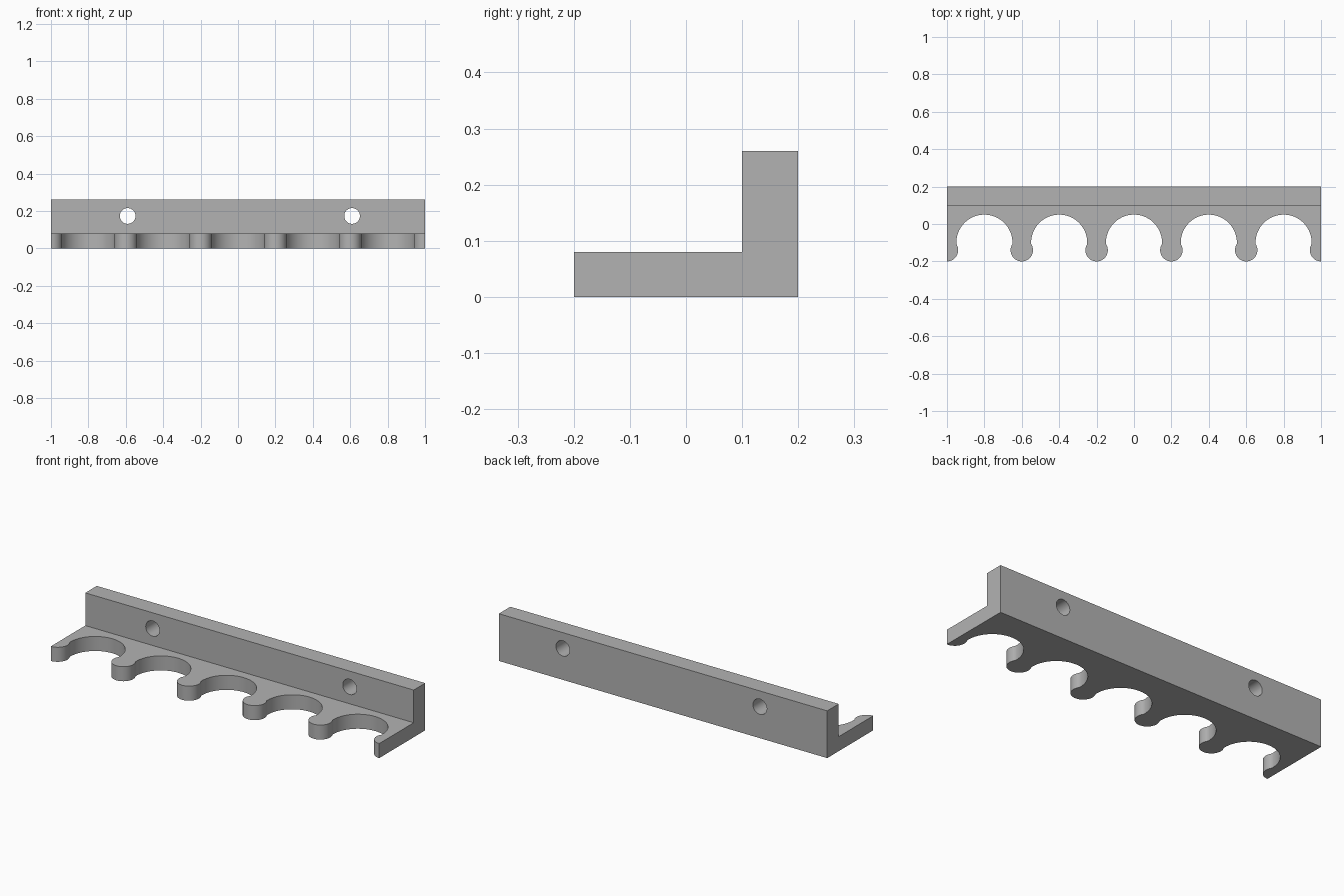
import bpy, bmesh, math
from mathutils import Matrix

cube = bpy.data.objects.get("Cube")
if cube:
    bpy.data.objects.remove(cube)

GREY = (0.45, 0.45, 0.45, 1)
PITCH, NOTCH_R, NOTCH_Y = 0.4, 0.15, -0.1
TIP_R, TIP_Y = 0.06, -0.14
SHELF_H, WALL_H = 0.08, 0.26

grey = bpy.data.materials.new("grey_plastic")
grey.use_nodes = True
grey.diffuse_color = GREY
grey.node_tree.nodes["Principled BSDF"].inputs["Base Color"].default_value = GREY


def make_object(name, bm):
    bmesh.ops.recalc_face_normals(bm, faces=bm.faces)
    mesh = bpy.data.meshes.new(name)
    bm.to_mesh(mesh)
    bm.free()
    mesh.materials.append(grey)
    obj = bpy.data.objects.new(name, mesh)
    bpy.context.collection.objects.link(obj)
    return obj


def arc(cx, cy, r, start, end, steps):
    angles = [start + (end - start) * i / steps for i in range(steps + 1)]
    return [(cx + r * math.cos(a), cy + r * math.sin(a)) for a in angles]


def combine(target, other, operation):
    mod = target.modifiers.new(operation.lower(), 'BOOLEAN')
    mod.operation, mod.solver, mod.object = operation, 'EXACT', other
    bpy.context.view_layer.objects.active = target
    bpy.ops.object.modifier_apply(modifier=mod.name)
    bpy.data.objects.remove(other)


# Upper point where a notch circle meets the rounded tip beside it
dx, dy = PITCH / 2, TIP_Y - NOTCH_Y
d = math.hypot(dx, dy)
along = (NOTCH_R**2 - TIP_R**2 + d * d) / (2 * d)
half = math.sqrt(NOTCH_R**2 - along**2)
kx, ky = (along * dx - half * dy) / d, (along * dy + half * dx) / d
notch_a = math.atan2(ky, kx)
tip_a = math.atan2(ky - dy, dx - kx)      # measured from the tip's right side

# Shelf outline: half tip, notch, half tip, repeated along the front
outline = []
for i in range(5):
    cx = (i - 2) * PITCH
    outline += arc(cx - PITCH / 2, TIP_Y, TIP_R, -math.pi / 2, tip_a, 16)
    outline += arc(cx, NOTCH_Y, NOTCH_R, math.pi - notch_a, notch_a, 48)[1:-1]
    outline += arc(cx + PITCH / 2, TIP_Y, TIP_R, math.pi - tip_a, 1.5 * math.pi, 16)
outline += [(1, 0.15), (-1, 0.15)]

bm = bmesh.new()
base = bm.faces.new([bm.verts.new((x, y, 0)) for x, y in outline])
bmesh.ops.remove_doubles(bm, verts=bm.verts, dist=1e-5)
top = bmesh.ops.extrude_face_region(bm, geom=bm.faces[:])["geom"]
bmesh.ops.translate(bm, vec=(0, 0, SHELF_H),
                    verts=[v for v in top if isinstance(v, bmesh.types.BMVert)])
rack = make_object("notched_rack", bm)

# Back wall
bm = bmesh.new()
bmesh.ops.create_cube(bm, matrix=Matrix.Translation((0, 0.15, WALL_H / 2))
                      @ Matrix.Diagonal((2, 0.1, WALL_H, 1)))
combine(rack, make_object("back_wall", bm), 'UNION')

# Screw holes through the wall
for x in (-0.59, 0.61):
    bm = bmesh.new()
    bmesh.ops.create_cone(bm, cap_ends=True, segments=48, radius1=0.042,
                          radius2=0.042, depth=0.3,
                          matrix=Matrix.Translation((x, 0.15, 0.173))
                          @ Matrix.Rotation(math.pi / 2, 4, 'X'))
    cutter = make_object("screw_hole_cutter", bm)
    cutter.hide_render = True
    combine(rack, cutter, 'DIFFERENCE')

rack.select_set(True)
bpy.context.view_layer.objects.active = rack
bpy.ops.object.shade_smooth_by_angle(angle=math.radians(30))
